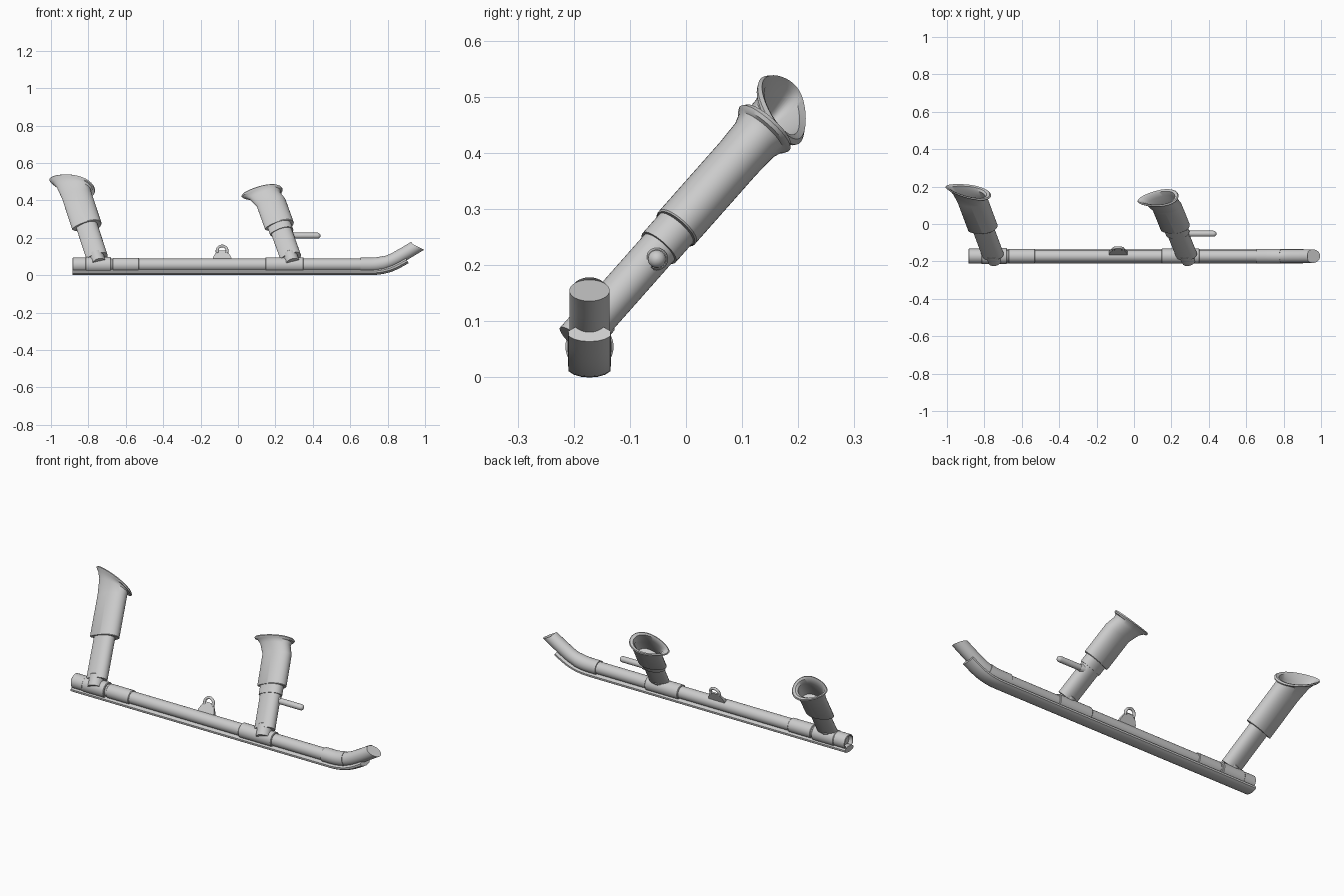
import bpy, bmesh, math
from mathutils import Vector as V

if "Cube" in bpy.data.objects:
    bpy.data.objects.remove(bpy.data.objects["Cube"])

PY, PZ = -0.172, 0.055          # centre line of the long pipe


def loft(name, rings, cap0=True, cap1=True):
    bm = bmesh.new()
    vs = [[bm.verts.new(p) for p in r] for r in rings]
    n = len(vs[0])
    for a, b in zip(vs, vs[1:]):
        for i in range(n):
            j = (i + 1) % n
            bm.faces.new((a[i], a[j], b[j], b[i]))
    if cap0:
        bm.faces.new(vs[0][::-1])
    if cap1:
        bm.faces.new(vs[-1])
    bmesh.ops.recalc_face_normals(bm, faces=bm.faces)
    me = bpy.data.meshes.new(name)
    bm.to_mesh(me)
    bm.free()
    ob = bpy.data.objects.new(name, me)
    bpy.context.collection.objects.link(ob)
    return ob


def lathe(name, origin, axis, prof, n=32):
    """Turned shape: prof is a list of (distance along axis, radius)."""
    axis = V(axis).normalized()
    u = axis.orthogonal().normalized()
    w = axis.cross(u)
    return loft(name, [[V(origin) + axis * s + (u * math.cos(t) + w * math.sin(t)) * r
                        for t in (2 * math.pi * i / n for i in range(n))] for s, r in prof])


def tube_x(name, x0, x1, r, c=0.003):
    return lathe(name, (0, PY, PZ), (1, 0, 0), [(x0, r - c), (x0 + c, r), (x1 - c, r), (x1, r - c)])


def smooth_path(pts, k=6):
    """Catmull-Rom through (x, z) points."""
    p = [V(q) for q in pts]
    p = [2 * p[0] - p[1]] + p + [2 * p[-1] - p[-2]]
    out = []
    for i in range(1, len(p) - 2):
        a, b, c, d = p[i - 1:i + 3]
        for t in (j / k for j in range(k)):
            out.append(0.5 * (2 * b + (c - a) * t + (2 * a - 5 * b + 4 * c - d) * t * t
                              + (3 * b - a - 3 * c + d) * t ** 3))
    return out + [p[-2]]


def sweep(name, path, section, end_normal=None, **kw):
    """Sweep a (y, up) section along an (x, z) path; the end may be cut at a slant."""
    rings = []
    for i, p in enumerate(path):
        t = (path[min(i + 1, len(path) - 1)] - path[max(i - 1, 0)]).normalized()
        up = V((-t.y, t.x))
        ring = [V((p.x + up.x * h, PY + y, p.y + up.y * h)) for y, h in section]
        if end_normal and i == len(path) - 1:
            n, d = V(end_normal), V((t.x, 0, t.y))
            c = V((p.x, PY, p.y))
            ring = [q - d * ((q - c).dot(n) / d.dot(n)) for q in ring]
        rings.append(ring)
    return loft(name, rings, **kw)


def circle(r, n=32):
    return [(r * math.cos(2 * math.pi * i / n), r * math.sin(2 * math.pi * i / n)) for i in range(n)]


# long pipe with hollow rear end
lathe("main_pipe", (0, PY, PZ), (1, 0, 0), [(-0.86, 0.033), (0.68, 0.033)])
lathe("rear_socket", (0, PY, PZ), (1, 0, 0),
      [(-0.85, 0.034), (-0.883, 0.034), (-0.885, 0.036), (-0.882, 0.040), (-0.80, 0.040)])
tube_x("rear_tee", -0.815, -0.68, 0.043)
tube_x("rear_coupling", -0.67, -0.53, 0.038)
tube_x("front_tee", 0.147, 0.35, 0.040)

# upturned nose with slanted end, and its coupling
bend = smooth_path([(0.655, PZ), (0.74, 0.057), (0.81, 0.073), (0.885, 0.112), (0.957, 0.155)])
sweep("nose_bend", bend, circle(0.036), end_normal=(0.45, 0, 0.9))
sweep("nose_coupling", bend[:11], circle(0.0385))

# runner strip under the pipe
half = [(0.038, -0.034), (0.037, -0.044), (0.028, -0.050), (0.014, -0.054)]
section = half + [(0, -0.055)] + [(-y, h) for y, h in half[::-1]] + [(-0.02, -0.022), (0.02, -0.022)]
sweep("runner", [V((-0.885, PZ)), V((-0.1, PZ))] + bend[:19], section)


def leg(name, x0, lean, steps, rim, tilt, shift):
    """Streamlined telescoping leg. steps: (z0, z1, half chord, half thickness)."""
    d = V((-lean, 0.885, 1))
    k = d.length
    d.normalize()
    c = (V((1, 0, 0)) - d * d.x).normalized()
    n = c.cross(d)                       # points to the front and up
    base = V((x0, -0.164, 0.10))

    def ring(z, a, b, w=0.0, grow=0.0):
        out = []
        for i in range(48):
            t = 2 * math.pi * i / 48
            u = (a + grow) * math.cos(t)
            v = (b + grow) * math.sin(t) * (1 + 0.28 * math.cos(t))
            lift = w * (tilt[0] * u + tilt[1] * v)
            out.append(base + d * ((z - 0.10) * k + lift) + c * (u + w * shift) + n * v)
        return out

    for i, (z0, z1, a, b) in enumerate(steps[:-1]):
        loft(f"{name}_stage_{i + 1}", [ring(z0, a, b), ring(z1, a, b)])
    # top sleeve flares into a rolled open rim
    z0, z1, a, b = steps[-1]
    a2, b2 = rim
    loft(f"{name}_cup", [
        ring(z0, a - 0.012, b - 0.012), ring(z0, a - 0.002, b - 0.002), ring(z0 + 0.002, a, b),
        ring(z1 - 0.06, a, b), ring(z1 - 0.022, a + 0.004, b + 0.002, 0.65),
        ring(z1 - 0.009, (a + a2) / 2, (b + b2) / 2, 0.9),
        ring(z1 - 0.006, a2 - 0.004, b2 - 0.004, 1), ring(z1 - 0.001, a2, b2, 1),
        ring(z1 + 0.004, a2 - 0.005, b2 - 0.005, 1),
        ring(z1 - 0.001, (a + a2) / 2 - 0.006, (b + b2) / 2 - 0.006, 0.95),
        ring(z1 - 0.022, a - 0.005, b - 0.006, 0.65),
        ring(z1 - 0.07, a - 0.009, b - 0.009), ring(z1 - 0.13, a - 0.010, b - 0.010)])
    # round socket joining the leg to the pipe
    lathe(f"{name}_socket", base - d * 0.05, d, [(0, 0.038), (0.062, 0.038), (0.065, 0.035)])


leg("rear_leg", -0.755, 0.33, [(0.095, 0.30, 0.058, 0.034), (0.26, 0.484, 0.081, 0.042)],
    (0.110, 0.062), (-0.58, 0.3), -0.005)
leg("front_leg", 0.28, 0.36, [(0.095, 0.30, 0.057, 0.034), (0.228, 0.30, 0.064, 0.038),
                              (0.262, 0.446, 0.080, 0.042)],
    (0.112, 0.057), (-0.06, 0.0), -0.028)

# foot peg with round tip on the front leg
tip = [(0.185 + 0.016 * math.sin(a), 0.016 * math.cos(a)) for a in (0, 0.4, 0.8, 1.2, 1.5)]
lathe("peg", (0.24, -0.052, 0.211), (1, 0, 0),
      [(0, 0.016)] + tip, 24)
lathe("peg_collar", (0.24, -0.052, 0.211), (1, 0, 0), [(0, 0.020), (0.055, 0.020), (0.06, 0.017)], 24)

# leaning bracket with a ring on the pipe
outline = [(0.049, 0), (0.049, 0.012), (0.028, 0.05), (-0.028, 0.05), (-0.049, 0.012), (-0.049, 0)]
CX = -0.085
loft("bracket", [[V((CX + x, -0.168 + 0.7 * h, 0.082 + h)) for x, h in outline],
                 [V((CX + x, -0.150 + 0.4 * h, 0.076 + h)) for x, h in outline]])
e = V((0, 0.3, 1)).normalized()
f = V((0, -e.z, e.y))
mid = V((CX, -0.134, 0.130))
rings = []
for i in range(25):
    a = math.radians(-25 + 230 * i / 24)
    r = V((1, 0, 0)) * math.cos(a) + e * math.sin(a)
    rings.append([mid + r * (0.027 + y) + f * z for y, z in circle(0.0075, 12)])
loft("bracket_ring", rings)

# smooth shading with sharp edges kept
for ob in bpy.context.collection.objects:
    ob.select_set(True)
    bpy.context.view_layer.objects.active = ob
bpy.ops.object.shade_smooth_by_angle(angle=math.radians(35))
